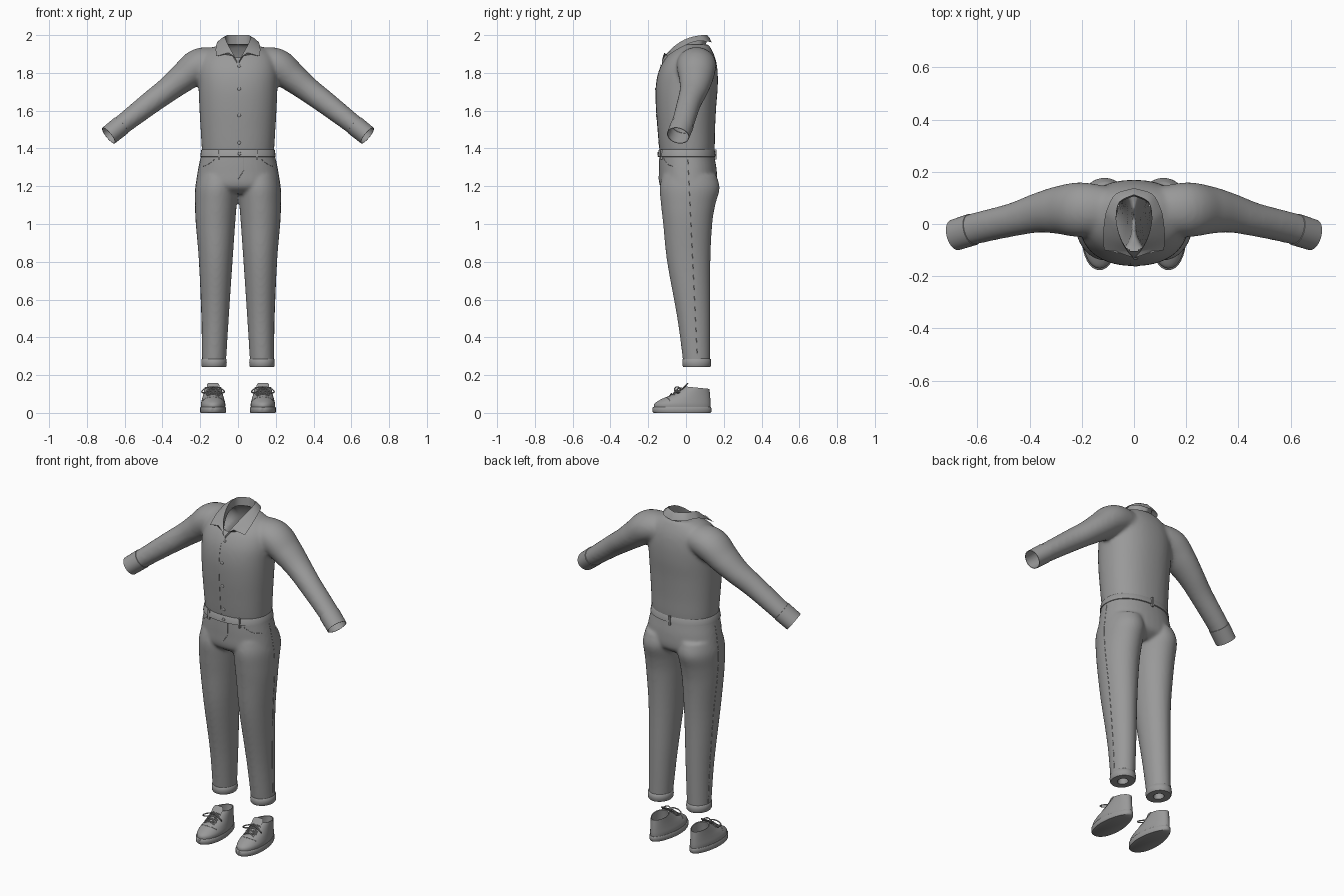
import bpy, bmesh, math
from mathutils import Vector
from mathutils.bvhtree import BVHTree

if "Cube" in bpy.data.objects:
    bpy.data.objects.remove(bpy.data.objects["Cube"], do_unlink=True)

GREY = (0.32, 0.32, 0.32, 1)
cloth = bpy.data.materials.new("plain grey")
cloth.use_nodes = True
cloth.diffuse_color = GREY
cloth.node_tree.nodes["Principled BSDF"].inputs["Base Color"].default_value = GREY


def select(ob):
    bpy.ops.object.select_all(action='DESELECT')
    ob.select_set(True)
    bpy.context.view_layer.objects.active = ob


def spline(rows, steps=5):
    """Smoothly resample a list of equal-length number rows."""
    out = []
    for i in range(len(rows) - 1):
        quad = zip(rows[max(i - 1, 0)], rows[i], rows[i + 1], rows[min(i + 2, len(rows) - 1)])
        quad = list(quad)
        for s in range(steps):
            t = s / steps
            out.append([b + 0.5 * t * (c - a + t * (2 * a - 5 * b + 4 * c - d + t * (3 * (b - c) + d - a)))
                        for a, b, c, d in quad])
    return out + [list(rows[-1])]


def loft(bm, rings, caps=(True, True), closed=True):
    """Skin a list of rings, or of open rows."""
    grid = [[bm.verts.new(p) for p in ring] for ring in rings]
    n = len(grid[0])
    for a, b in zip(grid, grid[1:]):
        for i in range(n if closed else n - 1):
            j = (i + 1) % n
            bm.faces.new((a[i], a[j], b[j], b[i]))
    for cap, ring in zip(caps, (grid[0], grid[-1])):
        if cap and closed:
            bm.faces.new(ring)


def finish(bm, name, angle=40):
    bmesh.ops.recalc_face_normals(bm, faces=bm.faces[:])
    mesh = bpy.data.meshes.new(name)
    bm.to_mesh(mesh)
    bm.free()
    mesh.materials.clear()
    mesh.materials.append(cloth)
    ob = bpy.data.objects.new(name, mesh)
    bpy.context.collection.objects.link(ob)
    select(ob)
    bpy.ops.object.shade_smooth_by_angle(angle=math.radians(angle))
    return ob


def fuse(bm, voxel, rounds):
    """Merge overlapping solids into one soft skin."""
    ob = finish(bm, "fuse_helper")
    remesh = ob.modifiers.new("Merge", 'REMESH')
    remesh.mode = 'VOXEL'
    remesh.voxel_size = voxel
    soft = ob.modifiers.new("Soften", 'SMOOTH')
    soft.factor, soft.iterations = 0.5, rounds
    graph = bpy.context.evaluated_depsgraph_get()
    mesh = bpy.data.meshes.new_from_object(ob.evaluated_get(graph))
    bpy.data.objects.remove(ob, do_unlink=True)
    out = bmesh.new()
    out.from_mesh(mesh)
    return out


def trim(bm, co, no):
    bmesh.ops.bisect_plane(bm, geom=bm.verts[:] + bm.edges[:] + bm.faces[:],
                           plane_co=co, plane_no=no, clear_outer=True)


def tube(name, points, radius):
    curve = bpy.data.curves.new(name, 'CURVE')
    curve.dimensions = '3D'
    curve.bevel_depth, curve.bevel_resolution = radius, 1
    path = curve.splines.new('POLY')
    path.points.add(len(points) - 1)
    for p, co in zip(path.points, points):
        p.co = (*co, 1)
    curve.materials.append(cloth)
    ob = bpy.data.objects.new(name, curve)
    bpy.context.collection.objects.link(ob)
    select(ob)
    bpy.ops.object.convert(target='MESH')


def hit(tree, start, direction):
    return tree.ray_cast(Vector(start), Vector(direction))[0]


def seam(name, tree, starts, direction):
    points = [p for p in (hit(tree, s, direction) for s in starts) if p]
    if len(points) > 1:
        tube(name, points, 0.0015)


def block(name, centre, size, round_shape=False):
    bm = bmesh.new()
    if round_shape:
        bmesh.ops.create_uvsphere(bm, u_segments=12, v_segments=8, radius=0.5)
    else:
        bmesh.ops.create_cube(bm, size=1)
    bmesh.ops.scale(bm, vec=size, verts=bm.verts[:])
    bmesh.ops.translate(bm, vec=centre, verts=bm.verts[:])
    finish(bm, name)


def oval(z, rx, yf, yb, cx=0.0, power=0.9, n=40):
    def bend(v):
        return math.copysign(abs(v) ** power, v)
    turn = [2 * math.pi * i / n for i in range(n)]
    return [(cx + rx * bend(math.cos(a)), (yf + yb) / 2 + (yb - yf) / 2 * bend(math.sin(a)), z) for a in turn]


def sleeve_rings(rows, side, axis=None, n=32):
    """Rings square to the arm path; row = x, y, z, height radius, depth radius."""
    rings = []
    for i, (x, y, z, r, ry) in enumerate(rows):
        a, b = rows[max(i - 1, 0)], rows[min(i + 1, len(rows) - 1)]
        t = (axis or Vector(b[:3]) - Vector(a[:3])).normalized()
        up = Vector((-t.z, 0, t.x)).normalized()
        out = t.cross(up)
        ring = [Vector((x, y, z)) + up * r * math.cos(k * 2 * math.pi / n) + out * ry * math.sin(k * 2 * math.pi / n)
                for k in range(n)]
        rings.append([(side * p.x, p.y, p.z) for p in ring])
    return rings


# Shirt body and sleeves
TORSO = [(1.34, .185, -.132, .145), (1.40, .192, -.141, .152), (1.50, .198, -.15, .154), (1.62, .205, -.159, .160),
         (1.72, .209, -.160, .168), (1.80, .210, -.147, .168), (1.86, .200, -.120, .160), (1.90, .180, -.087, .147),
         (1.93, .140, -.050, .132), (1.95, .095, -.020, .120)]
ARM = [(.08, .055, 1.86, .072, .085), (.20, .055, 1.842, .090, .105), (.29, .053, 1.775, .078, .092),
       (.37, .042, 1.712, .067, .076), (.466, .016, 1.64, .061, .064), (.61, -.018, 1.528, .053, .060),
       (.685, -.042, 1.468, .051, .058), (.72, -.053, 1.44, .050, .057)]
bm = bmesh.new()
loft(bm, [oval(*r) for r in spline(TORSO)])
for side in (1, -1):
    loft(bm, sleeve_rings(spline(ARM), side))
bm = fuse(bm, 0.01, 10)
trim(bm, (0, 0, 1.385), (0, 0, -1))
for side in (1, -1):
    trim(bm, (side * .655, -.032, 1.493), (side * .75, -.24, -.62))
neck = [f for f in bm.faces if f.normal.z > -0.5 and f.calc_center_median().z > 1.84
        and (f.calc_center_median().x / .072) ** 2 + ((f.calc_center_median().y - .005) / .108) ** 2 < 1]
bmesh.ops.delete(bm, geom=neck, context='FACES')
shirt_tree = BVHTree.FromBMesh(bm)
finish(bm, "shirt", 60)

# Sleeve cuffs with a turned-in rim
CUFF = [(.618, -.021, 1.522, .050, .057), (.619, -.021, 1.521, .0545, .0615), (.685, -.042, 1.468, .053, .060),
        (.685, -.042, 1.468, .050, .057), (.63, -.025, 1.512, .050, .057)]
for side, label in ((1, "left"), (-1, "right")):
    bm = bmesh.new()
    loft(bm, sleeve_rings(CUFF, side, Vector((.067, -.021, -.054))), (False, False))
    finish(bm, label + "_sleeve_cuff")

# Folded collar: each row holds the neck edge and the outer edge
FRONT = (.004, -.128, 1.862, .050, -.114, 1.907)
COLLAR = [(.022, -.108, 1.895, .115, -.100, 1.888), (.045, -.070, 1.935, .118, -.040, 1.927),
          (.062, -.020, 1.970, .112, .020, 1.957), (.068, .030, 1.990, .102, .060, 1.968),
          (.055, .085, 2.0, .070, .115, 1.966), (0, .112, 2.0, 0, .137, 1.960)]
half = []
for row in [FRONT] + spline(COLLAR, 4):
    inner, outer = Vector(row[:3]), Vector(row[3:])
    middle = (inner + outer) / 2 + Vector((0, 0, .006))
    stand = Vector((inner.x, inner.y * .95, inner.z - .05))
    half.append([outer, middle, inner, stand])
other = [[Vector((-p.x, p.y, p.z)) for p in row] for row in half[:-1]]
bm = bmesh.new()
loft(bm, other + half[::-1], closed=False)
finish(bm, "collar", 75)

# Shirt buttons and placket edge
for i, z in enumerate((1.835, 1.715, 1.575, 1.43)):
    p = hit(shirt_tree, (.006, -1, z), (0, 1, 0))
    if p:
        block(f"shirt_button_{i + 1}", p, (.018, .007, .018), True)
seam("placket_edge", shirt_tree, [(-.014, -1, 1.39 + .02 * i) for i in range(23)], (0, 1, 0))

# Trousers
HIPS = [(1.42, .186, -.136, .143), (1.36, .196, -.141, .150), (1.28, .212, -.143, .163), (1.20, .222, -.138, .160),
        (1.16, .200, -.090, .110)]
LEG = [(1.26, .105, -.125, .160, .106), (1.19, .113, -.139, .178, .113), (1.10, .110, -.132, .155, .117),
       (1.0, .104, -.121, .139, .119), (.80, .089, -.100, .129, .118), (.50, .072, -.046, .129, .121),
       (.26, .063, -.014, .128, .127)]
bm = bmesh.new()
loft(bm, [oval(*r) for r in spline(HIPS)])
for side in (1, -1):
    loft(bm, [oval(z, rx, yf, yb, side * cx, 1) for z, rx, yf, yb, cx in spline(LEG)])
bm = fuse(bm, 0.0085, 8)
trim(bm, (0, 0, 1.39), (0, 0, 1))
trim(bm, (0, 0, .272), (0, 0, -1))
legs_tree = BVHTree.FromBMesh(bm)
finish(bm, "trousers", 60)

# Waistband, belt loops and fastening
bm = bmesh.new()
loft(bm, [oval(z, .189 + d, -.139 - d, .146 + d) for z, d in
          ((1.355, .006), (1.357, .011), (1.39, .006), (1.394, .003), (1.388, -.004))], (False, False))
finish(bm, "waistband")
for i, (x, y) in enumerate(((.1, -1), (-.1, -1), (0, 1))):
    p = hit(legs_tree, (x, y, 1.365), (0, -y, 0))
    if p:
        block(f"belt_loop_{i + 1}", (x, p.y + y * .006, 1.368), (.012, .012, .055))
block("waist_button", (.008, -.148, 1.372), (.018, .008, .018), True)

# Trouser seams and rolled hems
seam("fly_seam", legs_tree, [(.03 * min(1, i / 4), -1, 1.235 + .012 * i) for i in range(11)], (0, 1, 0))
ROLL = ((.288, .97), (.284, 1.05), (.265, 1.08), (.249, 1.06), (.243, 1.0), (.243, .45), (.262, .4), (.30, .4))
for side, label in ((1, "left"), (-1, "right")):
    seam(label + "_side_seam", legs_tree, [(side, .01 + .05 * (1 - i / 35), .29 + .03 * i) for i in range(36)],
         (-side, 0, 0))
    seam(label + "_pocket_seam", legs_tree,
         [(side * (.115 + .008 * i), -1, 1.35 - .045 * math.sin(i * math.pi / 20)) for i in range(11)], (0, 1, 0))
    bm = bmesh.new()
    loft(bm, [oval(z, .0625 * k, .057 - .071 * k, .057 + .071 * k, side * .127, 1) for z, k in ROLL], (False, True))
    finish(bm, label + "_rolled_hem", 50)


# Shoes
def foot_ring(cx, rx, yf, yb, zf, zb, n=36):
    ring = []
    for i in range(n):
        a = 2 * math.pi * i / n
        toe = (1 - math.sin(a)) / 2
        ring.append((cx + rx * (.80 + .26 * toe) * math.cos(a),
                     (yf + yb) / 2 + (yb - yf) / 2 * math.sin(a), zf * toe + zb * (1 - toe)))
    return ring


SOLE = [(.070, -.171, .128, .0, .0), (.073, -.177, .134, .006, .006), (.073, -.177, .134, .028, .026),
        (.070, -.172, .131, .032, .030)]
UPPER = [(.068, -.170, .129, .028, .026), (.069, -.166, .130, .050, .045), (.063, -.130, .129, .073, .070),
         (.055, -.070, .127, .100, .097), (.047, -.005, .124, .140, .127)]
LINING = [(.043, .002, .119, .138, .126), (.044, -.010, .118, .08, .07), (.04, -.010, .11, .045, .045)]
TONGUE = [(-.050, .104, .028), (-.018, .128, .032), (.0, .147, .033), (.010, .158, .026)]
for side, label in ((1, "left"), (-1, "right")):
    cx = side * .132
    bm = bmesh.new()
    loft(bm, [foot_ring(cx, *r) for r in SOLE])
    finish(bm, label + "_shoe_sole", 50)
    bm = bmesh.new()
    loft(bm, [foot_ring(cx, *r) for r in spline(UPPER, 4) + LINING], (False, True))
    bmesh.ops.recalc_face_normals(bm, faces=bm.faces[:])
    shoe_tree = BVHTree.FromBMesh(bm)
    finish(bm, label + "_shoe_upper", 50)
    bm = bmesh.new()
    loft(bm, [oval(z, w, y - .005, y + .005, cx, 1, 20) for y, z, w in spline(TONGUE, 3)])
    finish(bm, label + "_shoe_tongue", 60)
    # Toe cap seam
    seam(label + "_toe_seam", shoe_tree,
         [(cx + .006 * i, -.105 + .00025 * i * i, 1) for i in range(-9, 10)], (0, 0, -1))
    # Crossed laces
    for k in range(4):
        for way in (1, -1):
            pts = []
            for i in range(-4, 5):
                x, y = cx + .008 * i, -.076 + .017 * k + way * .0018 * i
                p = hit(shoe_tree, (x, y, 1), (0, 0, -1))
                if p:
                    pts.append(p + Vector((0, -.002, .004)))
            if len(pts) > 1:
                tube(f"{label}_lace_{k + 1}_{'a' if way > 0 else 'b'}", pts, .0032)
    # Bow
    for way in (1, -1):
        loop = [(cx + way * (.030 - .030 * math.cos(a)), -.035 - .012 * math.sin(a) - .010 * (1 - math.cos(a)),
                 .132 + .012 * math.sin(a) - .010 * (1 - math.cos(a)))
                for a in [2 * math.pi * i / 16 for i in range(17)]]
        tube(f"{label}_bow_{'a' if way > 0 else 'b'}", loop, .0035)
        tail = [(cx + way * .012 * i, -.037 - .009 * i, .131 - .004 * i * i) for i in range(4)]
        tube(f"{label}_lace_end_{'a' if way > 0 else 'b'}", tail, .0032)
    block(label + "_bow_knot", (cx, -.036, .131), (.014, .012, .012), True)
